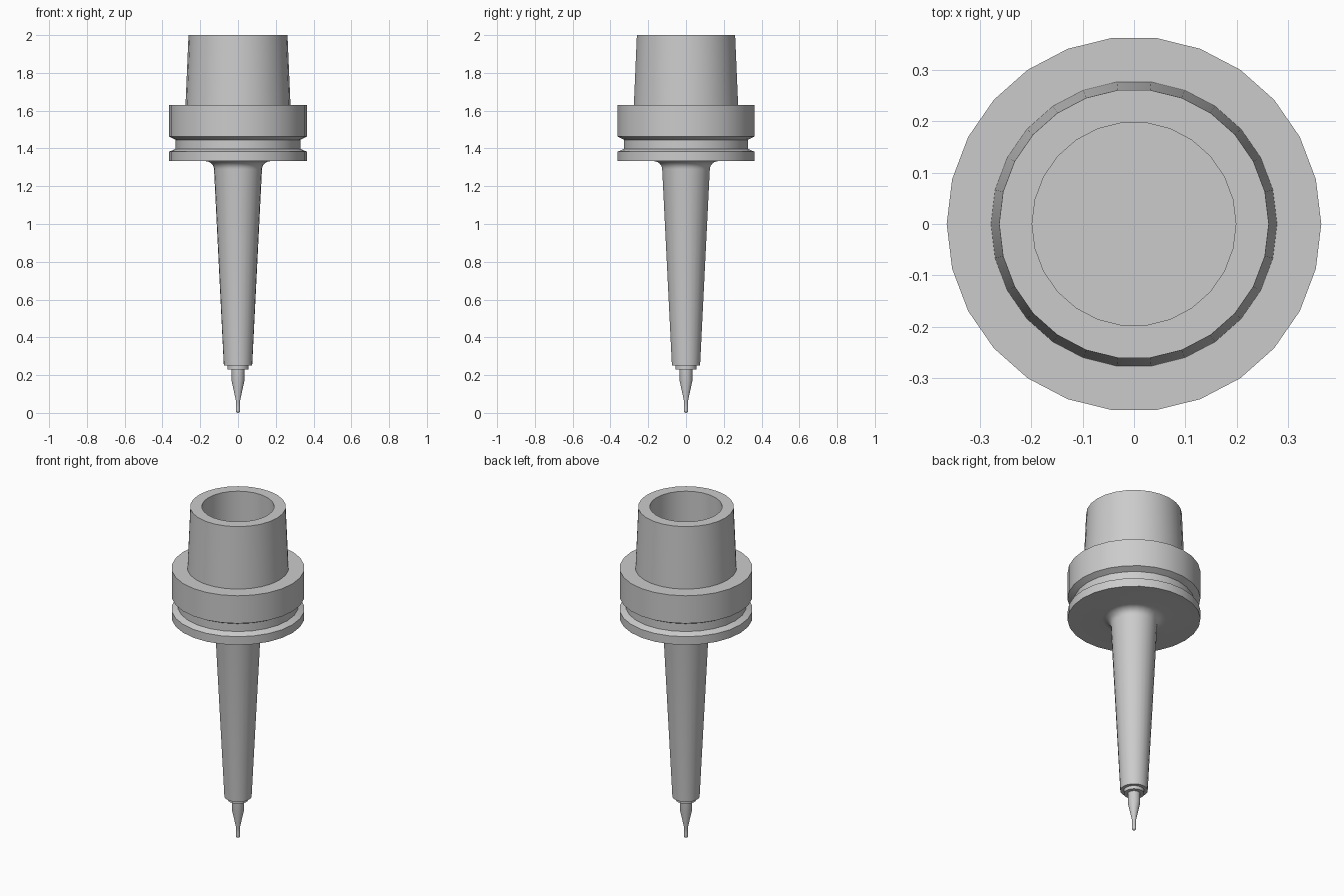
import bpy
import bmesh
from math import sin, cos, pi, radians

if "Cube" in bpy.data.objects:
    bpy.data.objects.remove(bpy.data.objects["Cube"], do_unlink=True)

SIDES = 26

steel = bpy.data.materials.new("steel_grey")
steel.use_nodes = True
steel.diffuse_color = (0.6, 0.6, 0.6, 1)
steel.node_tree.nodes["Principled BSDF"].inputs["Base Color"].default_value = (0.6, 0.6, 0.6, 1)


def lathe(name, profile):
    """Turn a (radius, height) profile around the z axis."""
    bm = bmesh.new()
    verts = [bm.verts.new((r, 0, z)) for r, z in profile]
    edges = [bm.edges.new(pair) for pair in zip(verts, verts[1:])]
    bmesh.ops.spin(bm, geom=verts + edges, cent=(0, 0, 0), axis=(0, 0, 1),
                   angle=2 * pi, steps=SIDES, use_duplicate=False)
    bmesh.ops.remove_doubles(bm, verts=bm.verts, dist=0.0001)
    bmesh.ops.recalc_face_normals(bm, faces=bm.faces)
    mesh = bpy.data.meshes.new(name)
    bm.to_mesh(mesh)
    bm.free()
    mesh.materials.append(steel)
    obj = bpy.data.objects.new(name, mesh)
    bpy.context.collection.objects.link(obj)
    bpy.ops.object.select_all(action="DESELECT")
    obj.select_set(True)
    bpy.context.view_layer.objects.active = obj
    bpy.ops.object.shade_smooth_by_angle(angle=radians(30))
    return obj


# Holder: hollow taper shank, grooved flange, fillet and long tapered neck
bore = [(0, 1.6), (0.198, 1.6), (0.198, 2)]
shank = [(0.262, 2), (0.278, 1.63)]
flange = [(0.364, 1.63), (0.364, 1.463), (0.33, 1.445),
          (0.33, 1.398), (0.364, 1.383), (0.364, 1.333)]
fillet = [(0.175 - 0.048 * sin(t), 1.29 + 0.043 * cos(t))
          for t in (i * pi / 12 for i in range(7))]
neck = [(0.075, 0.25), (0, 0.25)]
lathe("tool_holder", bore + shank + flange + fillet + neck)

# Small collar at the end of the neck
lathe("collet_nose", [(0, 0.27), (0.056, 0.27), (0.056, 0.23), (0, 0.23)])

# Cutter with straight shank, tapered waist and ball tip
tip = [(0.012 * cos(t), 0.012 - 0.012 * sin(t))
       for t in (i * pi / 8 for i in range(4))]
lathe("cutter", [(0, 0.25), (0.034, 0.25), (0.034, 0.17), (0.01, 0.06),
                 (0.01, 0.025)] + tip + [(0, 0)])
